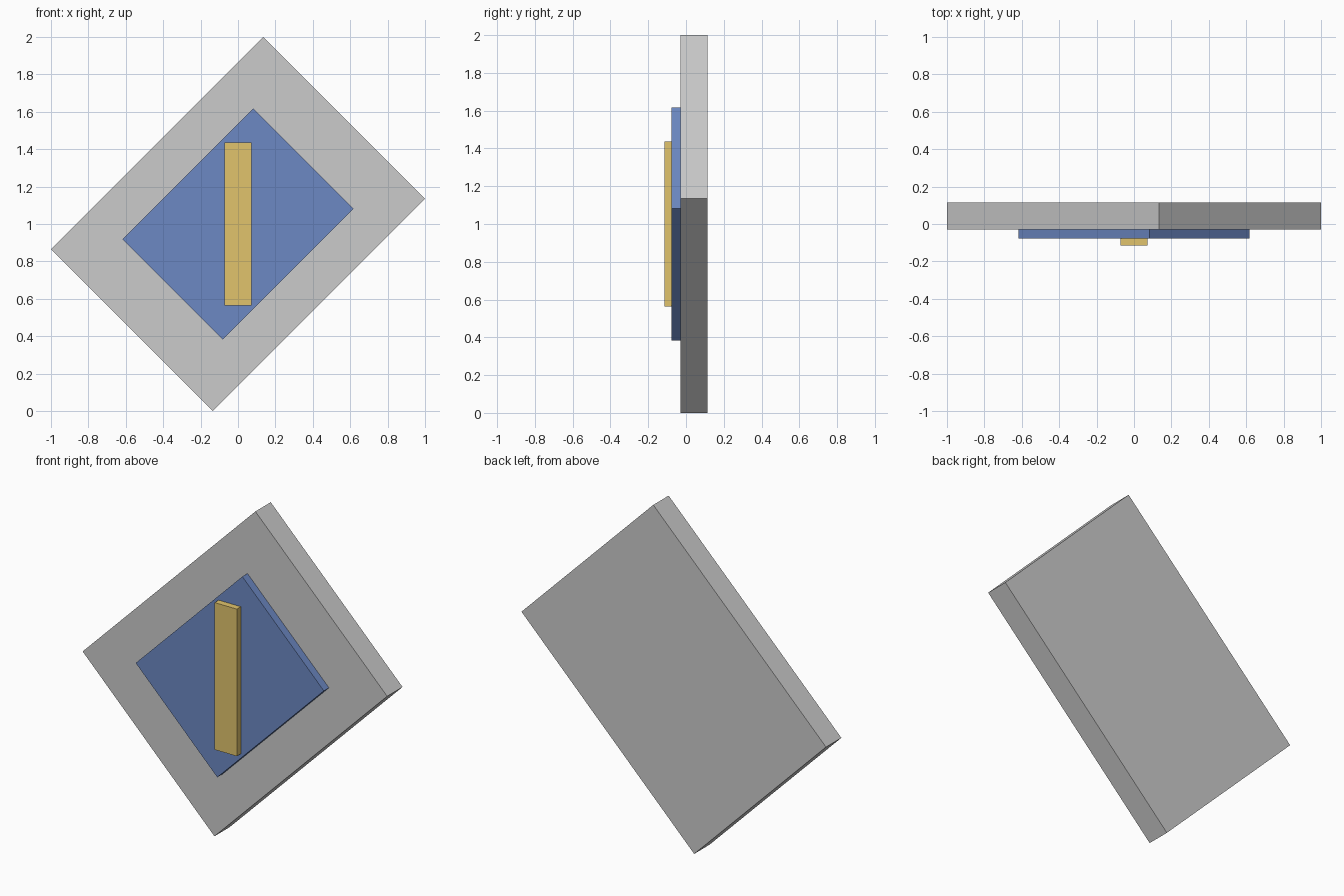
import bpy
from math import radians

if "Cube" in bpy.data.objects:
    bpy.data.objects.remove(bpy.data.objects["Cube"])


def slab(name, width, height, y_front, y_back, tilt=0, color=None):
    """Box centred on x = 0, z = 1, turned about the y axis."""
    bpy.ops.mesh.primitive_cube_add(size=1, location=(0, (y_front + y_back) / 2, 1))
    ob = bpy.context.object
    ob.name = name
    ob.scale = (width, y_back - y_front, height)
    ob.rotation_euler.y = radians(-tilt)
    bpy.ops.object.transform_apply(location=False, rotation=True, scale=True)
    if color:
        mat = bpy.data.materials.new(name + "_color")
        mat.diffuse_color = (*color, 1)
        mat.use_nodes = True
        mat.node_tree.nodes["Principled BSDF"].inputs["Base Color"].default_value = mat.diffuse_color
        ob.data.materials.append(mat)
    return ob


# Grey backing plate, tilted 45 degrees
slab("back_plate", 1.604, 1.224, -0.029, 0.115, 45)
# Blue panel on its front face
slab("blue_panel", 0.99, 0.757, -0.077, -0.029, 45, (0.15, 0.25, 0.55))
# Upright yellow bar
slab("yellow_bar", 0.145, 0.873, -0.115, -0.077, 0, (0.75, 0.55, 0.15))
